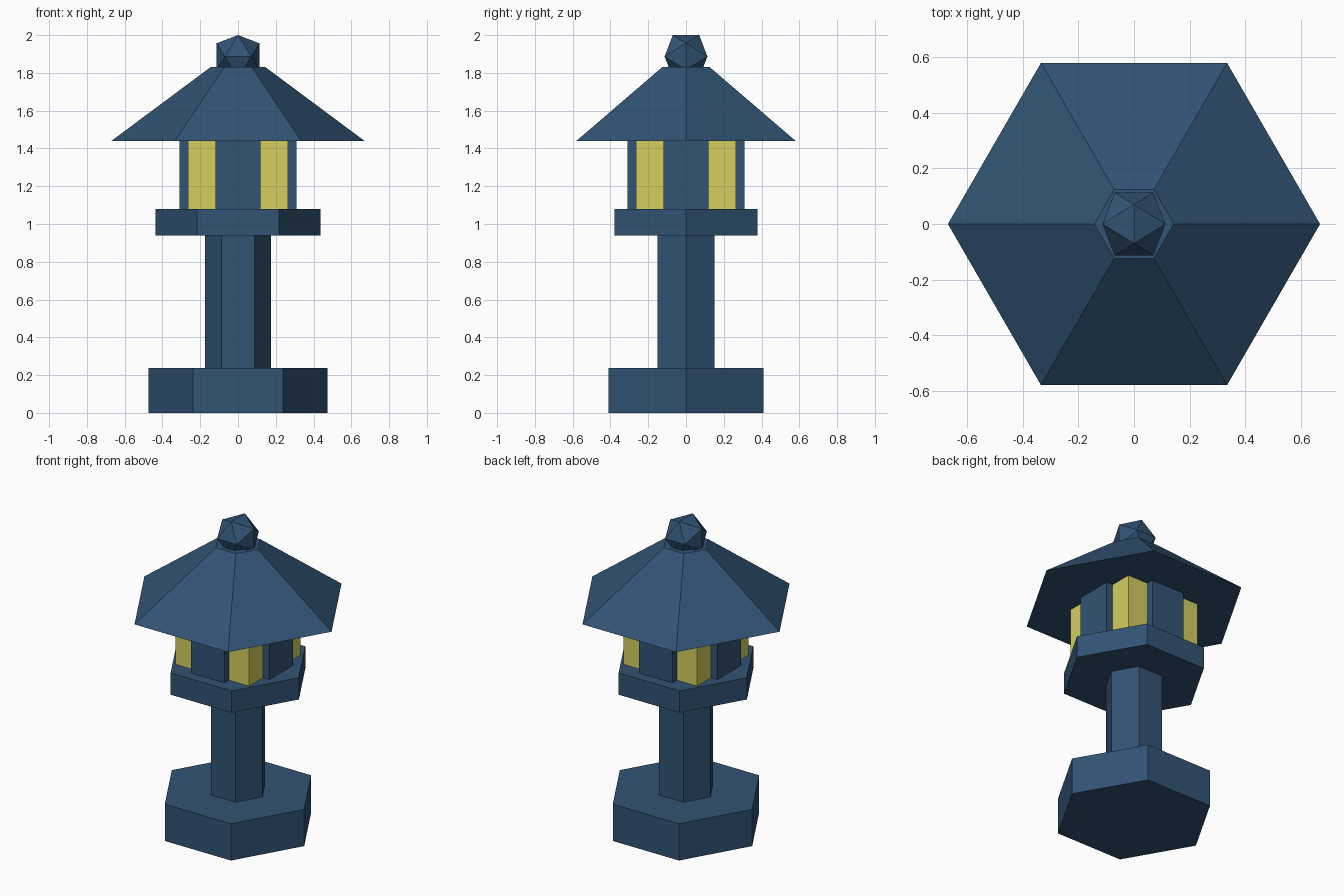
import bpy
import bmesh
from math import pi, sqrt
from mathutils import Vector

default = bpy.data.objects.get("Cube")
if default:
    bpy.data.objects.remove(default, do_unlink=True)


def make_material(name, rgb):
    mat = bpy.data.materials.new(name)
    mat.use_nodes = True
    color = (*rgb, 1.0)
    mat.diffuse_color = color
    mat.node_tree.nodes["Principled BSDF"].inputs["Base Color"].default_value = color
    return mat


blue = make_material("slate blue", (0.031, 0.087, 0.175))
yellow = make_material("lamp yellow", (0.65, 0.62, 0.115))


def finish(name, mat):
    obj = bpy.context.object
    obj.name = obj.data.name = name
    obj.data.materials.append(mat)
    return obj


def hexagon(name, r_low, r_high, z_low, z_high):
    """Six-sided block with corners on the x axis."""
    bpy.ops.mesh.primitive_cone_add(
        vertices=6, radius1=r_low, radius2=r_high, depth=z_high - z_low,
        location=(0, 0, (z_low + z_high) / 2), rotation=(0, 0, pi / 6))
    return finish(name, blue)


def box(name, size_x, size_y, z_low, z_high, mat):
    bpy.ops.mesh.primitive_cube_add(size=1, location=(0, 0, (z_low + z_high) / 2))
    bpy.context.object.scale = (size_x, size_y, z_high - z_low)
    return finish(name, mat)


# Stacked hexagonal body
BASE_TOP, POST_TOP, DECK_TOP, EAVES, ROOF_TOP = 0.238, 0.939, 1.08, 1.44, 1.832
hexagon("base", 0.474, 0.474, 0, BASE_TOP)
hexagon("post", 0.174, 0.174, BASE_TOP, POST_TOP)
hexagon("platform", 0.436, 0.436, POST_TOP, DECK_TOP)
hexagon("roof", 0.67, 0.143, EAVES, ROOF_TOP)

# Glowing chamber with a raised panel on each side
box("lamp_chamber", 0.528, 0.528, DECK_TOP, EAVES, yellow)
box("side_panels", 0.62, 0.24, DECK_TOP, EAVES, blue)
box("front_back_panels", 0.24, 0.62, DECK_TOP, EAVES, blue)

# Twenty-sided finial, hulled from three golden rectangles, edge upwards
short = 0.07
long = short * (1 + sqrt(5)) / 2
bm = bmesh.new()
for a in (-short, short):
    for b in (-long, long):
        for corner in ((0, a, b), (a, b, 0), (b, 0, a)):
            bm.verts.new(Vector(corner))
bmesh.ops.convex_hull(bm, input=bm.verts[:])
bmesh.ops.recalc_face_normals(bm, faces=bm.faces[:])
mesh = bpy.data.meshes.new("finial")
bm.to_mesh(mesh)
bm.free()
mesh.materials.append(blue)
finial = bpy.data.objects.new("finial", mesh)
finial.location.z = 2 - long
bpy.context.collection.objects.link(finial)
